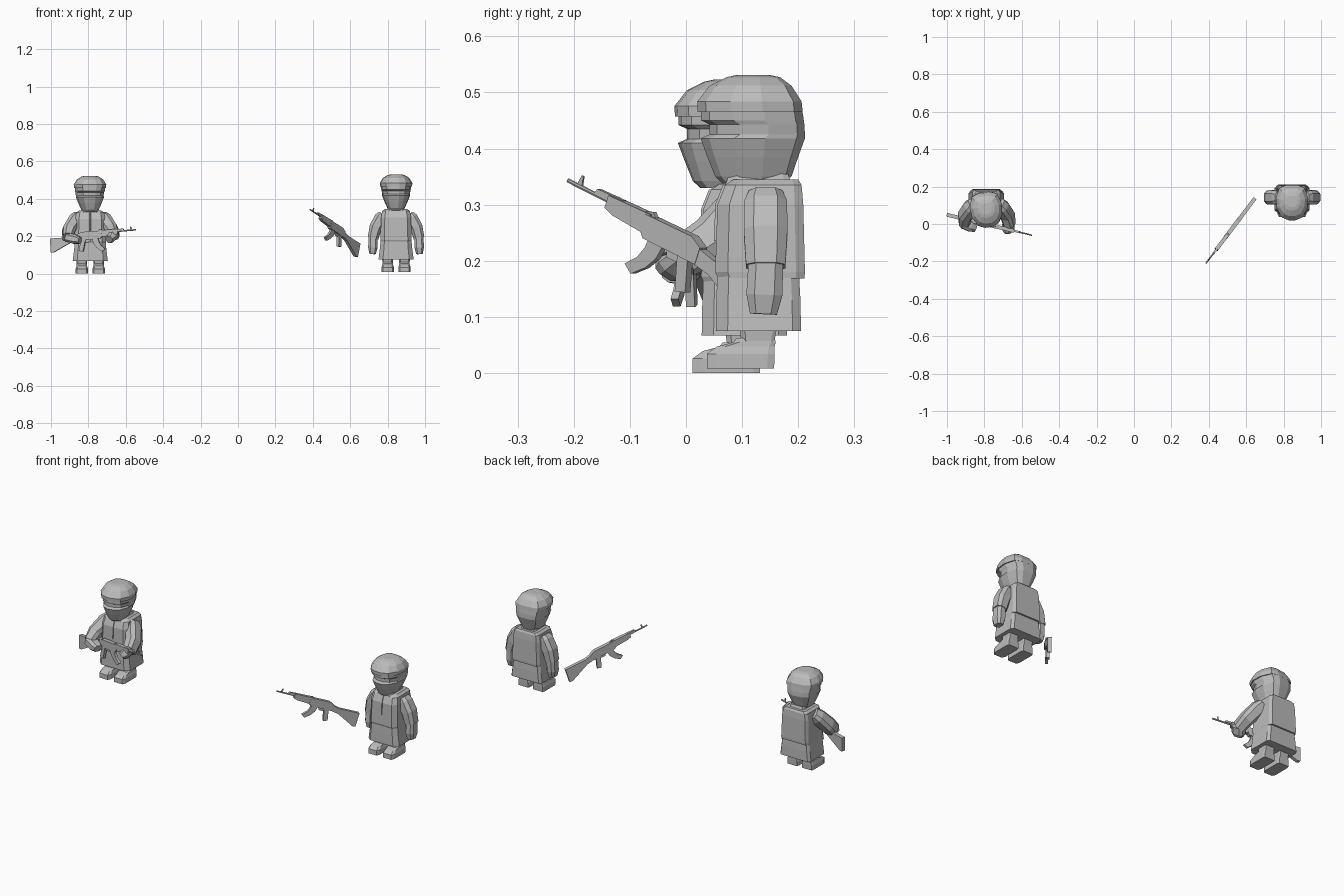
import bpy, bmesh
from math import radians, cos, sin
from mathutils import Matrix, Vector

if "Cube" in bpy.data.objects:
    bpy.data.objects.remove(bpy.data.objects["Cube"])

grey = bpy.data.materials.new("plain_grey")
grey.use_nodes = True
grey.diffuse_color = (0.5, 0.5, 0.5, 1)
grey.node_tree.nodes["Principled BSDF"].inputs["Base Color"].default_value = (0.5, 0.5, 0.5, 1)


def finish(name, bm, matrix):
    bmesh.ops.recalc_face_normals(bm, faces=bm.faces)
    mesh = bpy.data.meshes.new(name)
    bm.to_mesh(mesh)
    bm.free()
    mesh.materials.append(grey)
    mesh.transform(matrix)
    obj = bpy.data.objects.new(name, mesh)
    bpy.context.collection.objects.link(obj)


def skin(name, rings, matrix):
    """Join closed rings of points and cap both ends."""
    bm = bmesh.new()
    loops = [[bm.verts.new(p) for p in ring] for ring in rings]
    n = len(loops[0])
    for a, b in zip(loops, loops[1:]):
        for i in range(n):
            j = (i + 1) % n
            bm.faces.new((a[i], a[j], b[j], b[i]))
    bm.faces.new(loops[0])
    bm.faces.new(loops[-1])
    finish(name, bm, matrix)


# Half outlines: sideways share, front-to-back share
HEAD = [(0.22, 0), (0.62, 0.08), (0.93, 0.32), (1, 0.62), (0.8, 0.92), (0.4, 1)]
BODY = [(0.75, 0), (1, 0.14), (1, 0.9), (0.88, 1)]


def loft(name, half, levels, matrix, cx=0):
    """Stack mirrored outlines; each level is z, half width, front, back."""
    outline = half + [(-u, v) for u, v in reversed(half)]
    rings = [[(cx + u * w, f + v * (b - f), z) for u, v in outline] for z, w, f, b in levels]
    skin(name, rings, matrix)


def limb(name, stations, matrix):
    """Chamfered tube through stations of point, width, depth."""
    pts = [Vector(p) for p, w, d in stations]
    rings = []
    for i, (p, w, d) in enumerate(stations):
        axis = (pts[min(i + 1, len(pts) - 1)] - pts[max(i - 1, 0)]).normalized()
        deep = (Vector((0, 1, 0)) - axis * axis.y)
        if deep.length < 0.5:
            deep = Vector((0, 0, 1)) - axis * axis.z
        deep.normalize()
        side = axis.cross(deep)
        shape = [(1, .55), (.55, 1), (-.55, 1), (-1, .55), (-1, -.55), (-.55, -1), (.55, -1), (1, -.55)]
        rings.append([pts[i] + side * (u * w) + deep * (v * d) for u, v in shape])
    skin(name, rings, matrix)


def plate(name, profile, width, matrix):
    """Extrude a side profile to both sides."""
    skin(name, [[(s, k * width / 2, t) for s, t in profile] for k in (-1, 1)], matrix)


def rifle(tag, muzzle, heading, drop):
    """Local x runs from muzzle to butt, local z is up."""
    m = (Matrix.Translation(muzzle) @ Matrix.Rotation(radians(heading), 4, 'Z')
         @ Matrix.Rotation(radians(drop), 4, 'Y'))
    bm = bmesh.new()
    bmesh.ops.create_cone(bm, cap_ends=True, segments=8, radius1=.004, radius2=.004, depth=.16,
                          matrix=Matrix.Translation((.08, 0, 0)) @ Matrix.Rotation(radians(90), 4, 'Y'))
    finish(tag + "_barrel", bm, m)
    plate(tag + "_front_sight", [(.022, 0), (.034, 0), (.03, .02), (.026, .02)], .004, m)
    plate(tag + "_gas_tube", [(.065, .002), (.07, .012), (.13, .014), (.13, .002)], .011, m)
    plate(tag + "_handguard", [(.1, .012), (.2, .015), (.2, -.022), (.12, -.018), (.1, -.012)], .02, m)
    plate(tag + "_rear_sight", [(.175, .012), (.2, .02), (.21, .012)], .01, m)
    plate(tag + "_receiver", [(.19, .012), (.3, .014), (.325, .002), (.325, -.03), (.2, -.03), (.19, -.02)], .022, m)
    plate(tag + "_magazine", [(.21, -.025), (.245, -.025), (.238, -.055), (.222, -.078),
                              (.196, -.1), (.177, -.088), (.198, -.067), (.208, -.045)], .014, m)
    plate(tag + "_trigger_guard", [(.25, -.028), (.285, -.028), (.28, -.044), (.256, -.044)], .004, m)
    plate(tag + "_grip", [(.28, -.028), (.305, -.028), (.322, -.085), (.3, -.092)], .016, m)
    plate(tag + "_stock", [(.32, 0), (.36, -.008), (.472, -.006), (.478, -.08), (.462, -.082), (.36, -.036), (.32, -.03)], .02, m)


def figure(tag, place, head_turn, head_shift, arms):
    m = Matrix.Translation(place)
    # Head with a recessed eye opening and a cap
    pivot = Vector((0, .12, 0))
    h = (Matrix.Translation(Vector(place) + pivot + Vector((0, head_shift, 0)))
         @ Matrix.Rotation(radians(head_turn), 4, 'Z') @ Matrix.Translation(-pivot))
    loft(tag + "_masked_head", HEAD, [
        (.338, .04, .065, .17), (.35, .046, .052, .188), (.385, .062, .038, .2), (.418, .075, .026, .212),
        (.425, .074, .042, .212), (.443, .077, .042, .211), (.45, .079, .027, .21), (.47, .081, .027, .207)], h)
    loft(tag + "_cap", HEAD, [
        (.465, .086, .021, .208), (.484, .087, .02, .206), (.49, .084, .025, .202),
        (.512, .07, .042, .188), (.527, .046, .072, .168), (.531, .03, .09, .15)], h)

    # Coat, vest and collar
    loft(tag + "_skirt", BODY, [(.075, .094, .053, .205), (.13, .087, .054, .204), (.2, .08, .057, .2)], m)
    loft(tag + "_vest", BODY, [(.168, .083, .057, .211), (.18, .084, .052, .212),
                              (.3, .08, .056, .209), (.335, .074, .07, .206), (.345, .06, .085, .2)], m)
    loft(tag + "_collar", BODY, [(.335, .046, .07, .19), (.358, .04, .078, .18)], m)
    loft(tag + "_front_seam", BODY, [(.235, .003, .05, .08), (.3, .003, .052, .08), (.335, .003, .066, .09)], m)

    # Legs and stepped boots
    for side, s in (("left", 1), ("right", -1)):
        loft(f"{tag}_{side}_leg", BODY, [(.045, .027, .1, .155), (.12, .032, .09, .17)], m, s * .045)
        loft(f"{tag}_{side}_boot", BODY, [
            (.008, .033, .037, .157), (.034, .033, .037, .158), (.047, .029, .055, .158),
            (.055, .028, .085, .16), (.062, .025, .09, .158)], m, s * .045)
        # Sleeves and gloves follow shoulder, elbow, wrist and hand
        shoulder, elbow, wrist, hand = [Vector(p) for p in arms[side]]
        limb(f"{tag}_{side}_sleeve", [(shoulder, .026, .03), (shoulder.lerp(elbow, .3), .036, .038),
                                      (elbow, .034, .039), (wrist, .029, .035)], m)
        limb(f"{tag}_{side}_glove", [(wrist.lerp(hand, -.1), .024, .031), (wrist.lerp(hand, .6), .025, .032),
                                     (hand, .017, .024)], m)


# Relaxed figure, arms hanging evenly
hanging = [(.068, .142, .318), (.108, .142, .25), (.123, .142, .19), (.125, .138, .105)]
relaxed = {"left": hanging, "right": [(-x, y, z) for x, y, z in hanging]}
figure("resting", (.845, 0, 0), 0, 0, relaxed)
rifle("resting_rifle", (.385, -.21, .343), 53, 22)

# Armed figure, both hands brought to the weapon
holding = {"right": [(-.07, .135, .315), (-.115, .07, .24), (-.118, .03, .2), (-.055, .005, .185)],
           "left": [(.07, .135, .315), (.115, .07, .245), (.125, .02, .215), (.1, -.012, .19)]}
figure("armed", (-.79, -.025, -.008), 8, -.014, holding)
rifle("armed_rifle", (-.545, -.06, .235), 166.5, 5)
